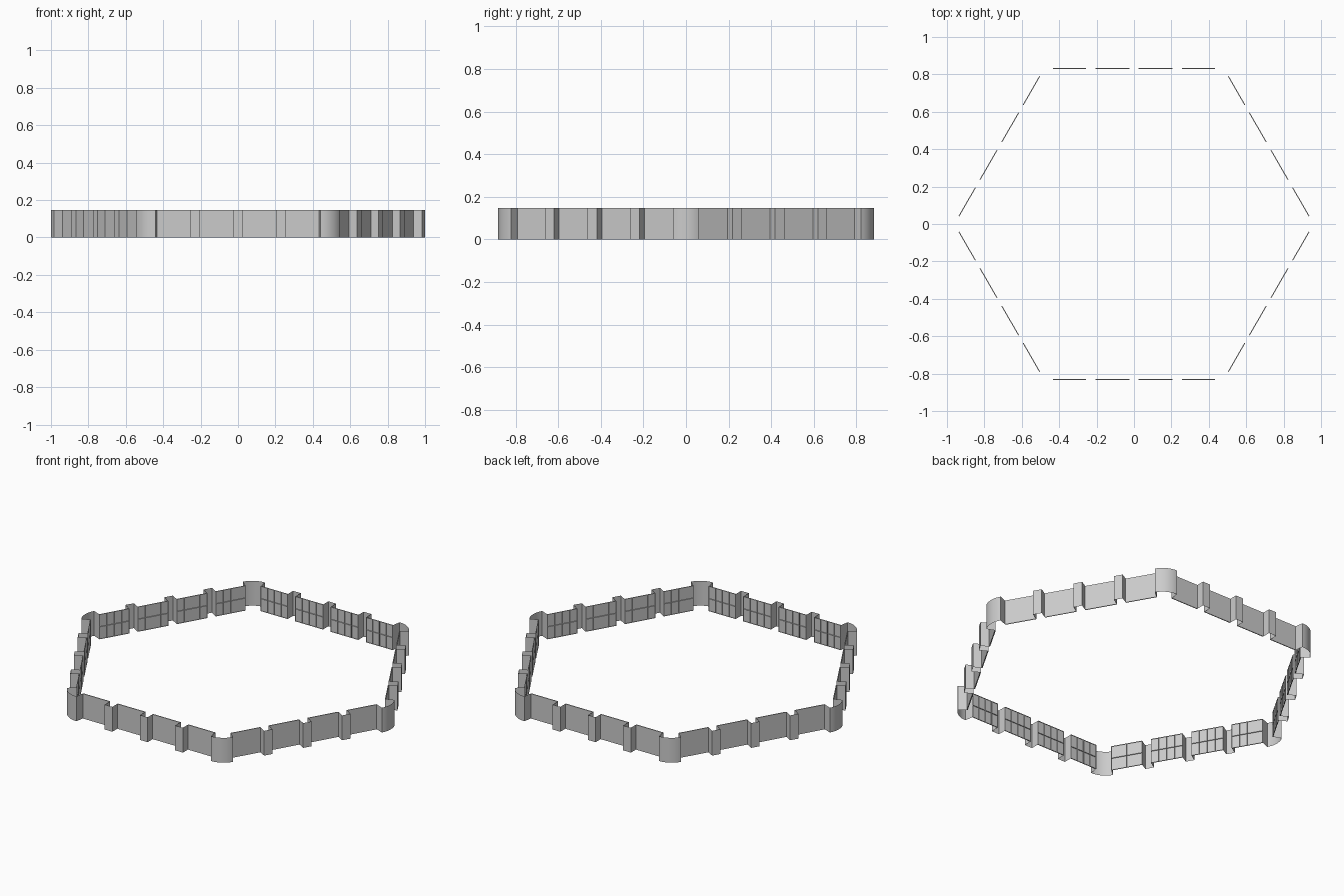
import bpy, bmesh, math

if "Cube" in bpy.data.objects:
    bpy.data.objects.remove(bpy.data.objects["Cube"])

H = 0.147                    # wall height
IN, OUT = 0.829, 0.881       # distance from centre: panels, pillar faces
PILLAR = 0.025               # half width of a pillar
END = 0.432                  # where the panels stop at the corners
GAP, DEPTH = 0.006, 0.005    # grooves between panel tiles


def finish(bm, name, turn):
    me = bpy.data.meshes.new(name)
    bm.to_mesh(me)
    bm.free()
    ob = bpy.data.objects.new(name, me)
    ob.rotation_euler.z = turn
    bpy.context.collection.objects.link(ob)
    return ob


def sheet(name, path, turn, smooth=False):
    """Open vertical sheet that follows a path in plan."""
    bm = bmesh.new()
    lo = [bm.verts.new((x, y, 0)) for x, y in path]
    hi = [bm.verts.new((x, y, H)) for x, y in path]
    for i in range(len(path) - 1):
        f = bm.faces.new((lo[i], lo[i + 1], hi[i + 1], hi[i]))
        f.smooth = smooth
    ob = finish(bm, name, turn)
    if smooth:
        bpy.context.view_layer.objects.active = ob
        ob.select_set(True)
        bpy.ops.object.shade_smooth_by_angle(angle=math.radians(30))
        ob.select_set(False)


def tiled_panel(name, x0, x1, turn, cols=4, rows=2):
    """Sheet of 4 x 2 tiles raised outward between narrow grooves."""
    bm = bmesh.new()
    v = [[bm.verts.new((x0 + (x1 - x0) * c / cols, -IN, H * r / rows))
          for c in range(cols + 1)] for r in range(rows + 1)]
    tiles = [bm.faces.new((v[r][c], v[r][c + 1], v[r + 1][c + 1], v[r + 1][c]))
             for r in range(rows) for c in range(cols)]
    bmesh.ops.inset_individual(bm, faces=tiles, thickness=GAP / 2)
    res = bmesh.ops.extrude_discrete_faces(bm, faces=tiles)
    for f in res["faces"]:
        f.tag = True
    # side walls of each raised tile
    for f in res["faces"]:
        top = list(f.verts)
        base = [bm.verts.new(w.co) for w in top]
        for w in top:
            w.co.y -= DEPTH
        for i in range(4):
            j = (i + 1) % 4
            bm.faces.new((base[i], base[j], top[j], top[i]))
    bmesh.ops.remove_doubles(bm, verts=bm.verts, dist=1e-5)
    finish(bm, name, turn)


# corner: rounded sheet, centred on the corner direction
R = 0.12
cx, cy = (1 - R) * math.cos(math.radians(-60)), (1 - R) * math.sin(math.radians(-60))
arc = [(cx + R * math.cos(math.radians(a)), cy + R * math.sin(math.radians(a)))
       for a in range(-90, -29, 6)]


def rot60(x, y):
    c, s = math.cos(math.pi / 3), math.sin(math.pi / 3)
    return (c * x - s * y, s * x + c * y)


corner = [(END, -IN)] + arc + [rot60(-END, -IN)]

posts = [-0.231, 0.0, 0.231]
stops = [-END] + [p + s * PILLAR for p in posts for s in (-1, 1)] + [END]

for k in range(6):
    turn = k * math.pi / 3
    sheet(f"corner_{k}", corner, turn, smooth=True)
    # channel-shaped pillars standing outside the panel line
    for i, p in enumerate(posts):
        a, b = p - PILLAR, p + PILLAR
        sheet(f"pillar_{k}_{i}", [(a, -IN), (a, -OUT), (b, -OUT), (b, -IN)], turn)
    # panels between the pillars
    for i in range(4):
        tiled_panel(f"panel_{k}_{i}", stops[2 * i], stops[2 * i + 1], turn)
